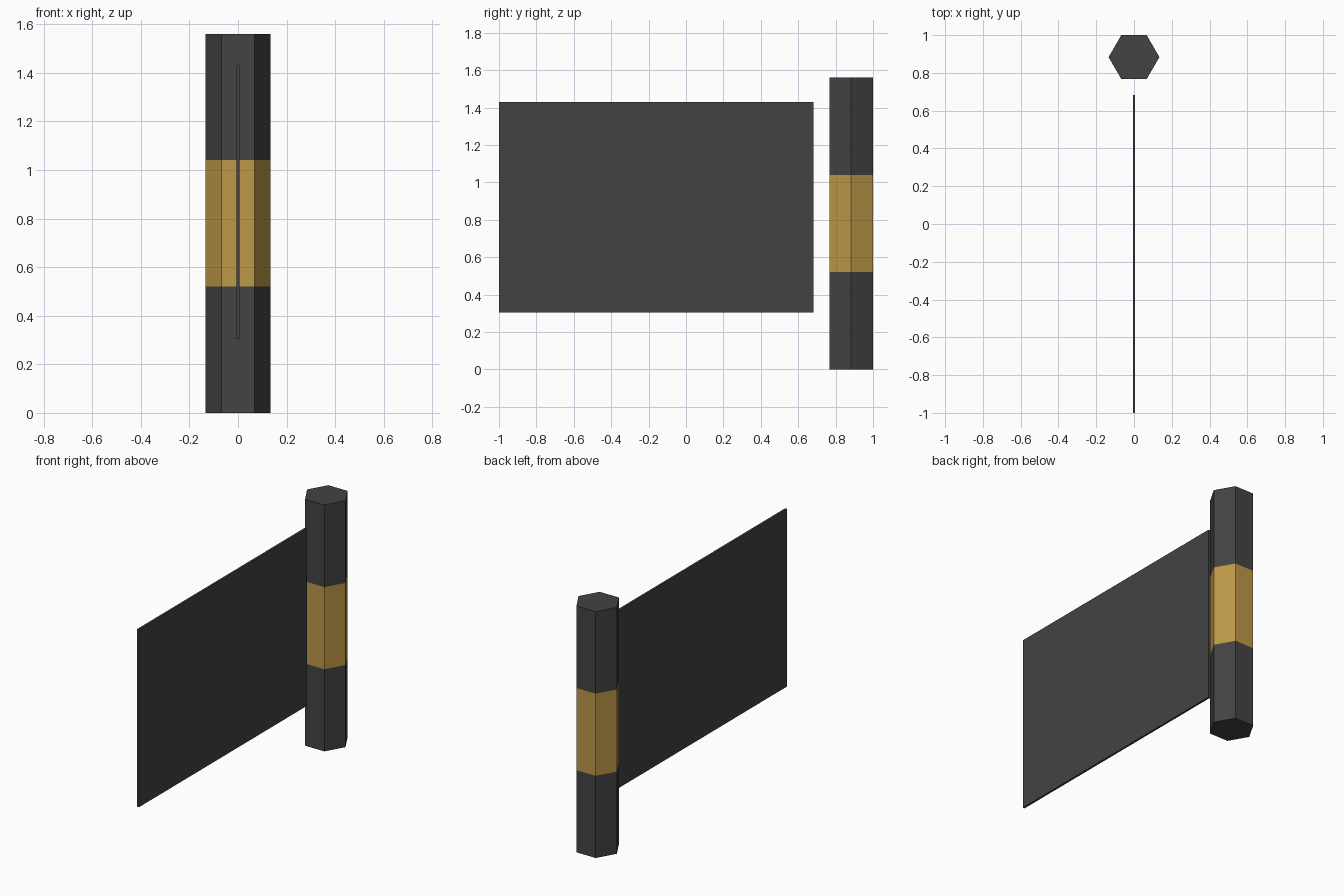
import bpy, bmesh, math

if "Cube" in bpy.data.objects:
    bpy.data.objects.remove(bpy.data.objects["Cube"])


def material(name, rgb):
    m = bpy.data.materials.new(name)
    m.diffuse_color = (*rgb, 1.0)
    m.use_nodes = True
    m.node_tree.nodes["Principled BSDF"].inputs["Base Color"].default_value = m.diffuse_color
    return m


DARK = material("charcoal", (0.056, 0.056, 0.056))
GOLD = material("old gold", (0.51, 0.32, 0.065))


def add_object(name, bm, mats):
    bmesh.ops.recalc_face_normals(bm, faces=bm.faces)
    mesh = bpy.data.meshes.new(name)
    bm.to_mesh(mesh)
    bm.free()
    for m in mats:
        mesh.materials.append(m)
    ob = bpy.data.objects.new(name, mesh)
    bpy.context.collection.objects.link(ob)
    return ob


# Hexagonal handle: one prism ringed into three equal sections, gold in the middle
RADIUS, CENTRE_Y, SECTION = 0.1345, 0.8835, 0.52
bm = bmesh.new()
rings = []
for level in range(4):
    rings.append([bm.verts.new((RADIUS * math.cos(i * math.pi / 3),
                                CENTRE_Y + RADIUS * math.sin(i * math.pi / 3),
                                level * SECTION)) for i in range(6)])
for level, (low, high) in enumerate(zip(rings, rings[1:])):
    for i in range(6):
        j = (i + 1) % 6
        face = bm.faces.new((low[i], low[j], high[j], high[i]))
        face.material_index = 1 if level == 1 else 0
bm.faces.new(rings[0][::-1])
bm.faces.new(rings[-1])
add_object("handle", bm, [DARK, GOLD])

# Thin flat blade, floating just in front of the handle
bm = bmesh.new()
bmesh.ops.create_cube(bm, size=1.0)
bmesh.ops.scale(bm, vec=(0.013, 1.683, 1.125), verts=bm.verts)
bmesh.ops.translate(bm, vec=(0, -0.1585, 0.8675), verts=bm.verts)
add_object("blade", bm, [DARK])
